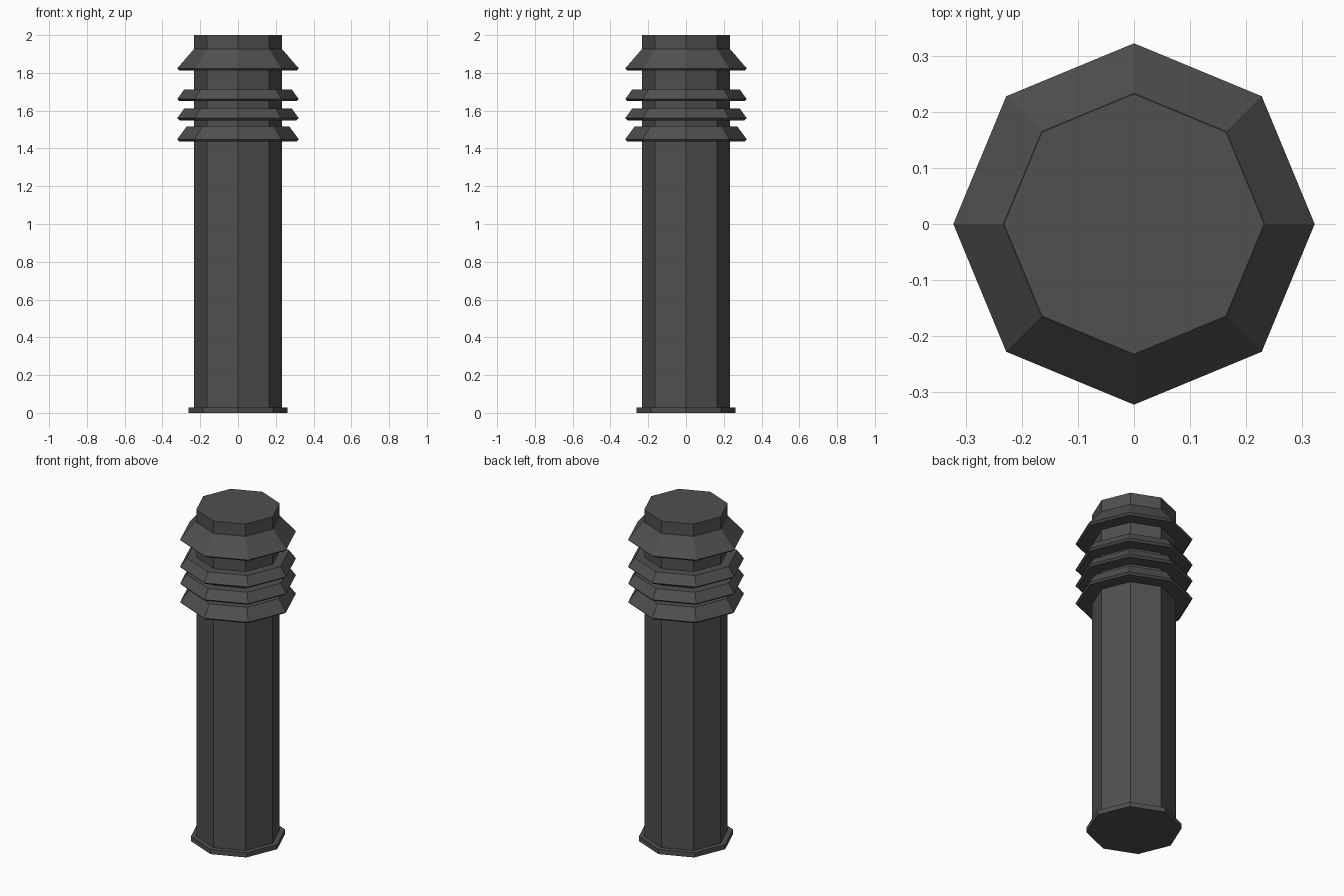
import bpy, bmesh, math

if "Cube" in bpy.data.objects:
    bpy.data.objects.remove(bpy.data.objects["Cube"])

SIDES = 8
SHAFT_R = 0.232


def lathe(name, profile):
    """Closed octagonal solid from (radius, z) pairs, bottom to top."""
    bm = bmesh.new()
    rings = []
    for r, z in profile:
        rings.append([bm.verts.new((r * math.cos(i * math.tau / SIDES),
                                    r * math.sin(i * math.tau / SIDES), z))
                      for i in range(SIDES)])
    for a, b in zip(rings, rings[1:]):
        for i in range(SIDES):
            j = (i + 1) % SIDES
            bm.faces.new((a[i], a[j], b[j], b[i]))
    bm.faces.new(rings[0][::-1])
    bm.faces.new(rings[-1])
    mesh = bpy.data.meshes.new(name)
    bm.to_mesh(mesh)
    bm.free()
    mat = bpy.data.materials.get("dark_metal")
    mesh.materials.append(mat)
    ob = bpy.data.objects.new(name, mesh)
    bpy.context.collection.objects.link(ob)
    return ob


mat = bpy.data.materials.new("dark_metal")
mat.diffuse_color = (0.08, 0.08, 0.08, 1)
mat.use_nodes = True
mat.node_tree.nodes["Principled BSDF"].inputs["Base Color"].default_value = mat.diffuse_color

# Main post and foot plate
lathe("post", [(SHAFT_R, 0.0), (SHAFT_R, 2.0)])
lathe("foot_plate", [(0.262, 0.0), (0.262, 0.028)])

# Sloped louvre rings: bottom z, top z, top radius
louvres = [(1.437, 1.516, 0.272), (1.549, 1.612, 0.284),
           (1.650, 1.713, 0.284), (1.813, 1.926, SHAFT_R + 0.001)]
for n, (z0, z1, r1) in enumerate(louvres, 1):
    lathe(f"louvre_{n}", [(0.310, z0), (0.322, z0 + 0.011), (r1, z1)])
